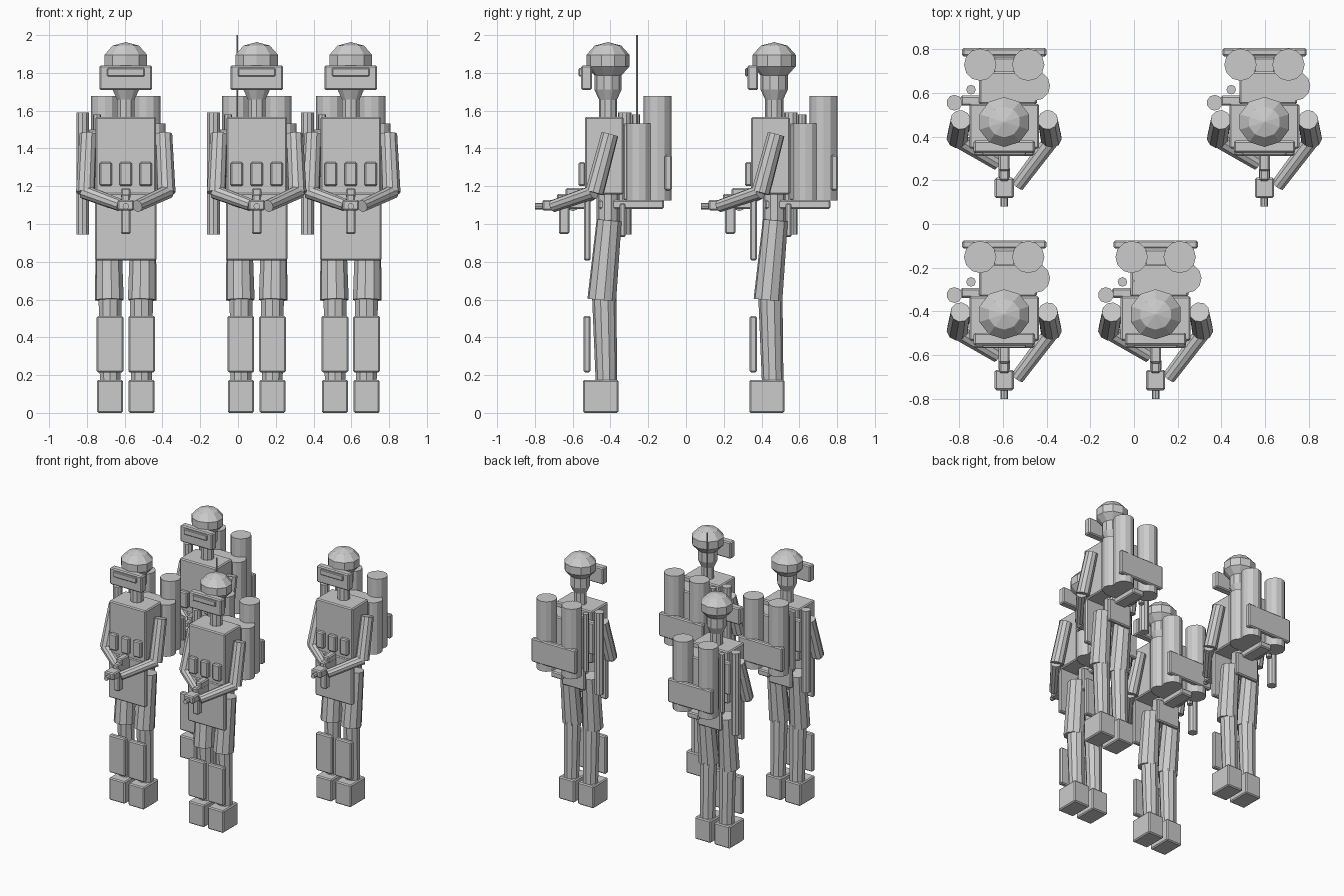
import bpy, bmesh, math
from mathutils import Vector, Matrix

SPOTS = [(-0.594, -0.413), (0.099, -0.413), (-0.594, 0.467), (0.597, 0.467)]


def place(name, bm, spots=SPOTS):
    """Turn a bmesh into one mesh shared by a copy at every figure position."""
    bmesh.ops.recalc_face_normals(bm, faces=bm.faces)
    me = bpy.data.meshes.new(name)
    bm.to_mesh(me)
    bm.free()
    for x, y in spots:
        ob = bpy.data.objects.new(name, me)
        ob.location = (x, y, 0)
        bpy.context.collection.objects.link(ob)


def box(name, x, y, z, bevel=0.008):
    """Bevelled box from (min, max) ranges on each axis."""
    size = Vector((x[1] - x[0], y[1] - y[0], z[1] - z[0]))
    mid = Vector((x[0] + x[1], y[0] + y[1], z[0] + z[1])) / 2
    bm = bmesh.new()
    bmesh.ops.create_cube(bm, size=1, matrix=Matrix.Translation(mid) @ Matrix.Diagonal((*size, 1)))
    if bevel:
        bmesh.ops.bevel(bm, geom=bm.edges[:], offset=bevel, segments=1, affect='EDGES')
    place(name, bm)


def tube(name, a, b, r1, r2=None, sides=10, spots=SPOTS):
    """Faceted cylinder or cone running from point a to point b."""
    a, b = Vector(a), Vector(b)
    rot = (b - a).to_track_quat('Z', 'Y').to_matrix().to_4x4()
    bm = bmesh.new()
    bmesh.ops.create_cone(bm, cap_ends=True, segments=sides, radius1=r1, radius2=r2 or r1,
                          depth=(b - a).length, matrix=Matrix.Translation((a + b) / 2) @ rot)
    place(name, bm, spots)


def ball(name, c, r):
    bm = bmesh.new()
    bmesh.ops.create_uvsphere(bm, u_segments=10, v_segments=5, radius=1,
                              matrix=Matrix.Translation(c) @ Matrix.Diagonal((*r, 1)))
    place(name, bm)


# Head, helmet and visor
ball("helmet", (0, 0, 1.865), (0.125, 0.12, 0.098))
ball("head", (0, 0, 1.75), (0.078, 0.076, 0.122))
tube("neck", (0, 0, 1.54), (0, 0, 1.70), 0.048)
box("visor", (-0.14, 0.14), (-0.142, -0.085), (1.71, 1.84))
box("visor_slit", (-0.1, 0.1), (-0.155, -0.138), (1.782, 1.825), 0.005)

# Torso, front and back flaps, pelvis
box("torso", (-0.16, 0.16), (-0.122, 0.083), (1.157, 1.567))
box("front_flap", (-0.162, 0.162), (-0.127, -0.092), (0.806, 1.165))
box("back_flap", (-0.1, 0.1), (0.06, 0.092), (0.93, 1.11))
tube("pelvis", (0, 0, 0.98), (0, 0, 1.17), 0.06)
for x in (-0.105, 0, 0.105):
    box("chest_pouch", (x - 0.033, x + 0.033), (-0.155, -0.118), (1.2, 1.327))

# Legs and boots
for s in (-1, 1):
    tube("thigh", (s * 0.093, 0.006, 1.02), (s * 0.087, -0.033, 0.598), 0.067, 0.077)
    tube("shin", (s * 0.083, -0.02, 0.61), (s * 0.083, -0.008, 0.16), 0.064, 0.057)
    cx = s * 0.084
    box("shin_guard", (cx - 0.071, cx + 0.071), (-0.13, -0.092), (0.215, 0.513))
    box("boot", (cx - 0.069, cx + 0.069), (-0.132, 0.055), (0, 0.175))

# Arms holding the weapon, right hand reaching further forward
for s, hand in ((-1, (-0.03, -0.19, 1.1)), (1, (0.06, -0.29, 1.095))):
    tube("upper_arm", (s * 0.2, 0.01, 1.475), (s * 0.214, -0.072, 1.165), 0.046, 0.05)
    tube("forearm", (s * 0.222, -0.075, 1.17), hand, 0.038, 0.033)

# Weapon
tube("barrel", (0, -0.387, 1.094), (0, -0.2, 1.094), 0.017, sides=8)
box("foregrip", (-0.044, 0.044), (-0.348, -0.255), (1.072, 1.128))
box("receiver", (-0.022, 0.022), (-0.27, -0.1), (1.08, 1.16))
box("sight", (-0.025, 0.025), (-0.225, -0.125), (1.135, 1.19))
box("magazine", (-0.026, 0.026), (-0.26, -0.205), (0.947, 1.1))

# Backpack: core, tanks, rear plate and support bar
box("pack_core", (-0.115, 0.15), (0.08, 0.23), (1.125, 1.533))
tube("side_canister", (0.142, 0.165, 1.125), (0.142, 0.165, 1.533), 0.068, sides=12)
for s in (-1, 1):
    tube("tank", (s * 0.11, 0.262, 1.125), (s * 0.11, 0.262, 1.677), 0.074, sides=12)
box("rear_plate", (-0.193, 0.193), (0.3, 0.338), (1.178, 1.365))
box("support_bar", (-0.05, 0.05), (-0.05, 0.297), (1.08, 1.127))

# Side equipment
tube("side_launcher", (-0.228, 0.088, 0.945), (-0.228, 0.088, 1.59), 0.036)
box("launcher_bracket", (-0.2, -0.1), (0.075, 0.12), (1.25, 1.5))
tube("thin_bottle", (-0.152, 0.148, 1.125), (-0.152, 0.148, 1.58), 0.022, sides=8)

# Antenna on one figure only
tube("antenna", (-0.103, 0.153, 1.5), (-0.103, 0.153, 2.0), 0.006, sides=6, spots=SPOTS[1:2])
